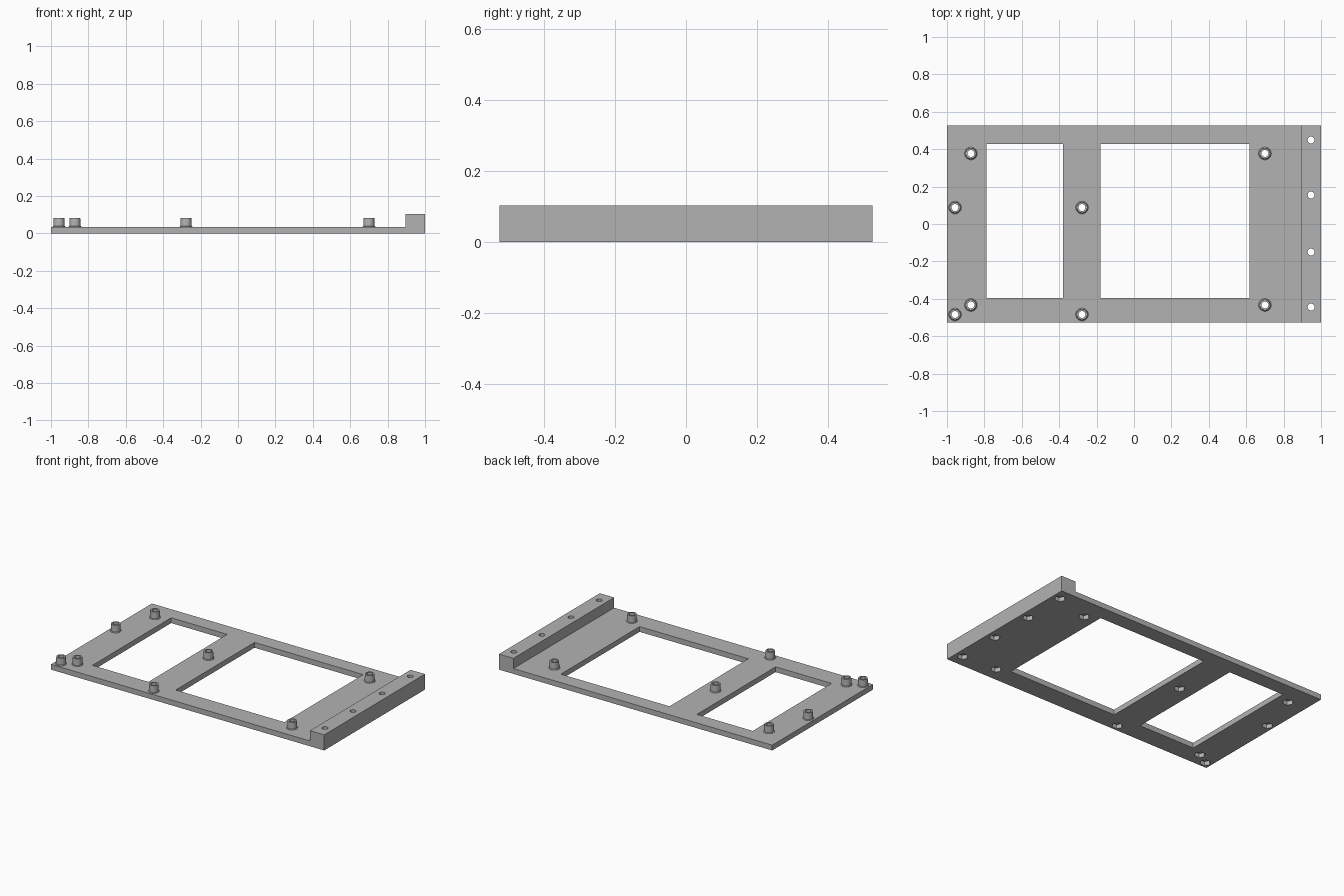
import bpy, bmesh, math
from mathutils import Matrix

if "Cube" in bpy.data.objects:
    bpy.data.objects.remove(bpy.data.objects["Cube"])

HALF_Y, PLATE_T, BAR_X, BAR_TOP = 0.527, 0.035, 0.895, 0.103
POST_TOP = 0.083
POSTS = [(x, y) for x in (-0.872, 0.70) for y in (0.377, -0.433)]
POSTS += [(x, y) for x in (-0.957, -0.278) for y in (0.088, -0.484)]
BAR_HOLES = [(0.947, y) for y in (0.449, 0.155, -0.15, -0.444)]
WINDOWS = [(-0.789, -0.379), (-0.179, 0.617)]
WIN_Y = (-0.396, 0.428)

grey = bpy.data.materials.new("plain grey")
grey.diffuse_color = (0.45, 0.45, 0.45, 1)
grey.use_nodes = True
grey.node_tree.nodes["Principled BSDF"].inputs["Base Color"].default_value = grey.diffuse_color


def make(name, bm):
    bmesh.ops.recalc_face_normals(bm, faces=bm.faces)
    me = bpy.data.meshes.new(name)
    bm.to_mesh(me)
    bm.free()
    me.materials.append(grey)
    ob = bpy.data.objects.new(name, me)
    bpy.context.collection.objects.link(ob)
    return ob


def stack(bm, x, y, rings, sides):
    """Closed turned solid from (radius, z) rings."""
    loops = [[bm.verts.new((x + r * math.cos(2 * math.pi * i / sides),
                            y + r * math.sin(2 * math.pi * i / sides), z))
              for i in range(sides)] for r, z in rings]
    bm.faces.new(loops[0][::-1])
    bm.faces.new(loops[-1])
    for a, b in zip(loops, loops[1:]):
        for i in range(sides):
            j = (i + 1) % sides
            bm.faces.new((a[i], a[j], b[j], b[i]))


def box(bm, x0, x1, y0, y1, z0, z1):
    m = Matrix.Translation(((x0 + x1) / 2, (y0 + y1) / 2, (z0 + z1) / 2)) \
        @ Matrix.Diagonal((x1 - x0, y1 - y0, z1 - z0, 1))
    bmesh.ops.create_cube(bm, size=1, matrix=m)


# plate with raised end bar: L profile pulled along y
bm = bmesh.new()
profile = [(-1, 0), (1, 0), (1, BAR_TOP), (BAR_X, BAR_TOP), (BAR_X, PLATE_T), (-1, PLATE_T)]
face = bm.faces.new([bm.verts.new((x, -HALF_Y, z)) for x, z in profile])
ext = bmesh.ops.extrude_face_region(bm, geom=[face])
bmesh.ops.translate(bm, vec=(0, 2 * HALF_Y, 0),
                    verts=[v for v in ext["geom"] if isinstance(v, bmesh.types.BMVert)])
frame = make("mounting_frame", bm)

# standoff posts with a small flared foot
bm = bmesh.new()
for x, y in POSTS:
    stack(bm, x, y, [(0.034, 0.02), (0.034, PLATE_T + 0.001), (0.030, PLATE_T + 0.005),
                     (0.0285, POST_TOP)], 32)
posts = make("standoff_posts", bm)

# windows and screw holes
bm = bmesh.new()
for x0, x1 in WINDOWS:
    box(bm, x0, x1, *WIN_Y, -0.1, 0.2)
for x, y in POSTS + BAR_HOLES:
    stack(bm, x, y, [(0.0185, -0.1), (0.0185, 0.2)], 32)
holes = make("hole_cutter", bm)

# hexagonal nut pockets underneath
bm = bmesh.new()
for x, y in POSTS + BAR_HOLES:
    stack(bm, x, y, [(0.033, -0.1), (0.033, 0.027)], 6)
pockets = make("nut_pocket_cutter", bm)

for ob, op in ((posts, 'UNION'), (holes, 'DIFFERENCE'), (pockets, 'DIFFERENCE')):
    mod = frame.modifiers.new(ob.name, 'BOOLEAN')
    mod.object, mod.operation, mod.solver = ob, op, 'EXACT'

# bake the booleans and drop the helpers
bpy.context.view_layer.update()
deps = bpy.context.evaluated_depsgraph_get()
result = bpy.data.meshes.new_from_object(frame.evaluated_get(deps))
frame.modifiers.clear()
frame.data = result
for ob in (posts, holes, pockets):
    bpy.data.objects.remove(ob)

bpy.context.view_layer.objects.active = frame
frame.select_set(True)
bpy.ops.object.shade_smooth_by_angle(angle=math.radians(25))
